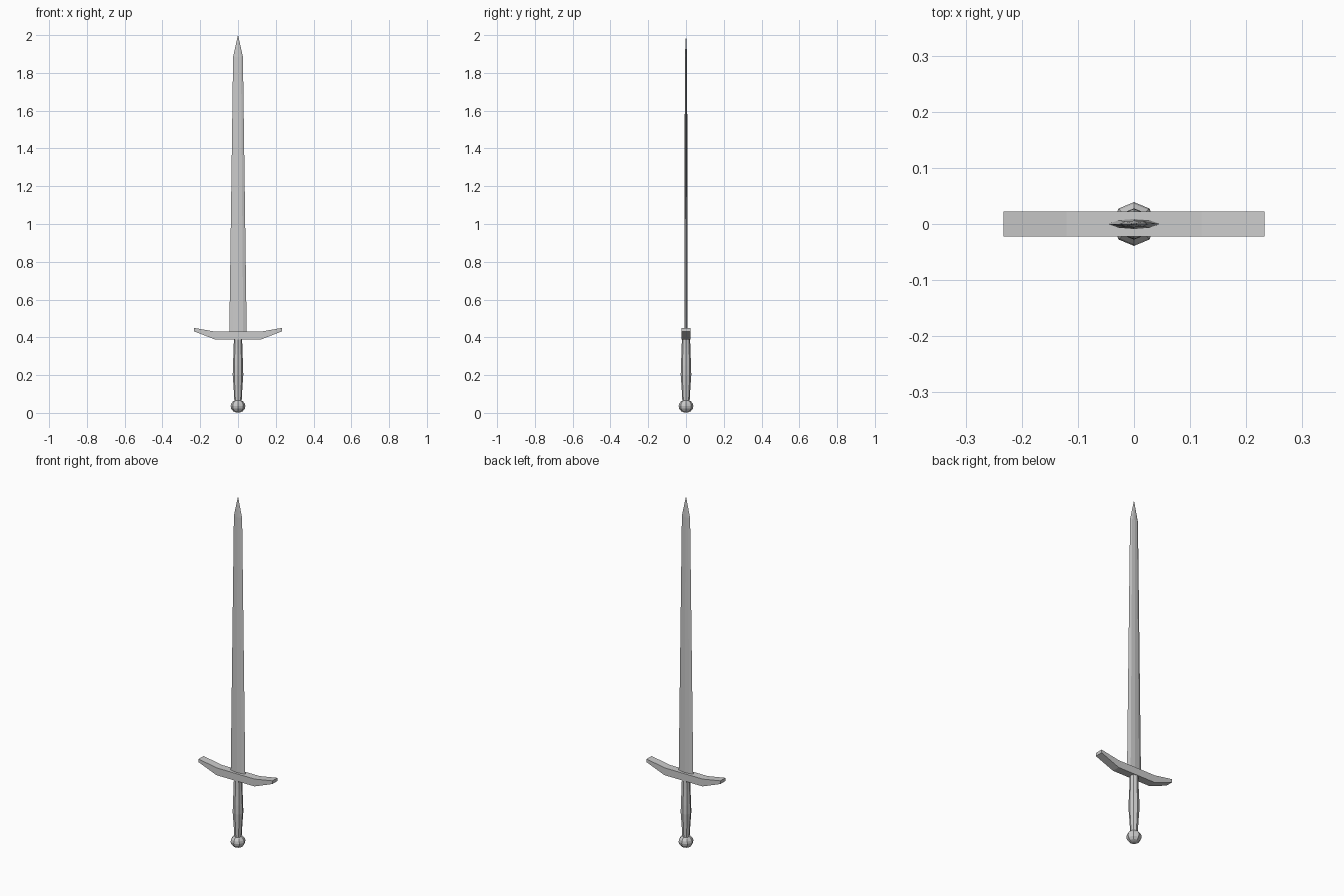
import bpy
from math import cos, sin, pi

if "Cube" in bpy.data.objects:
    bpy.data.objects.remove(bpy.data.objects["Cube"])


def make(name, verts, faces):
    mesh = bpy.data.meshes.new(name)
    mesh.from_pydata(verts, [], faces)
    mesh.update()
    obj = bpy.data.objects.new(name, mesh)
    bpy.context.collection.objects.link(obj)
    return obj


def loft(name, rings):
    """Skin equal-sized rings of points and cap both ends."""
    n = len(rings[0])
    verts = [p for ring in rings for p in ring]
    faces = [(r * n + i, r * n + (i + 1) % n, (r + 1) * n + (i + 1) % n, (r + 1) * n + i)
             for r in range(len(rings) - 1) for i in range(n)]
    faces += [tuple(reversed(range(n))), tuple(range(len(verts) - n, len(verts)))]
    return make(name, verts, faces)


def lathe(name, profile, sides=8):
    return loft(name, [[(r * cos(2 * pi * i / sides), r * sin(2 * pi * i / sides), z)
                        for i in range(sides)] for r, z in profile])


# Pommel: faceted ball
lathe("pommel", [(0.012, 0.003), (0.026, 0.009), (0.036, 0.022), (0.039, 0.036),
                 (0.036, 0.049), (0.026, 0.062), (0.012, 0.067)])

# Grip: swelling eight-sided handle
lathe("grip", [(0.019, 0.055), (0.023, 0.13), (0.028, 0.20), (0.027, 0.25),
               (0.023, 0.34), (0.022, 0.395)])

# Crossguard: half outline mirrored, given depth along y
top = [(0.12, 0.43), (0.233, 0.45)]
bottom = [(0.233, 0.432), (0.12, 0.388)]
half = top + bottom
outline = half + [(-x, z) for x, z in reversed(half)]
loft("crossguard", [[(x, y, z) for x, z in outline] for y in (0.0225, -0.0225)])

# Blade: bevelled cross-section with a central ridge, tapering to a point
section = [(1, 0), (0.6, 0.75), (0, 1), (-0.6, 0.75),
           (-1, 0), (-0.6, -0.75), (0, -1), (0.6, -0.75)]
stations = [(0.046, 0.009, 0.42), (0.026, 0.006, 1.885), (0.0005, 0.0005, 2.0)]
loft("blade", [[(x * w, y * t, z) for x, y in section] for w, t, z in stations])
